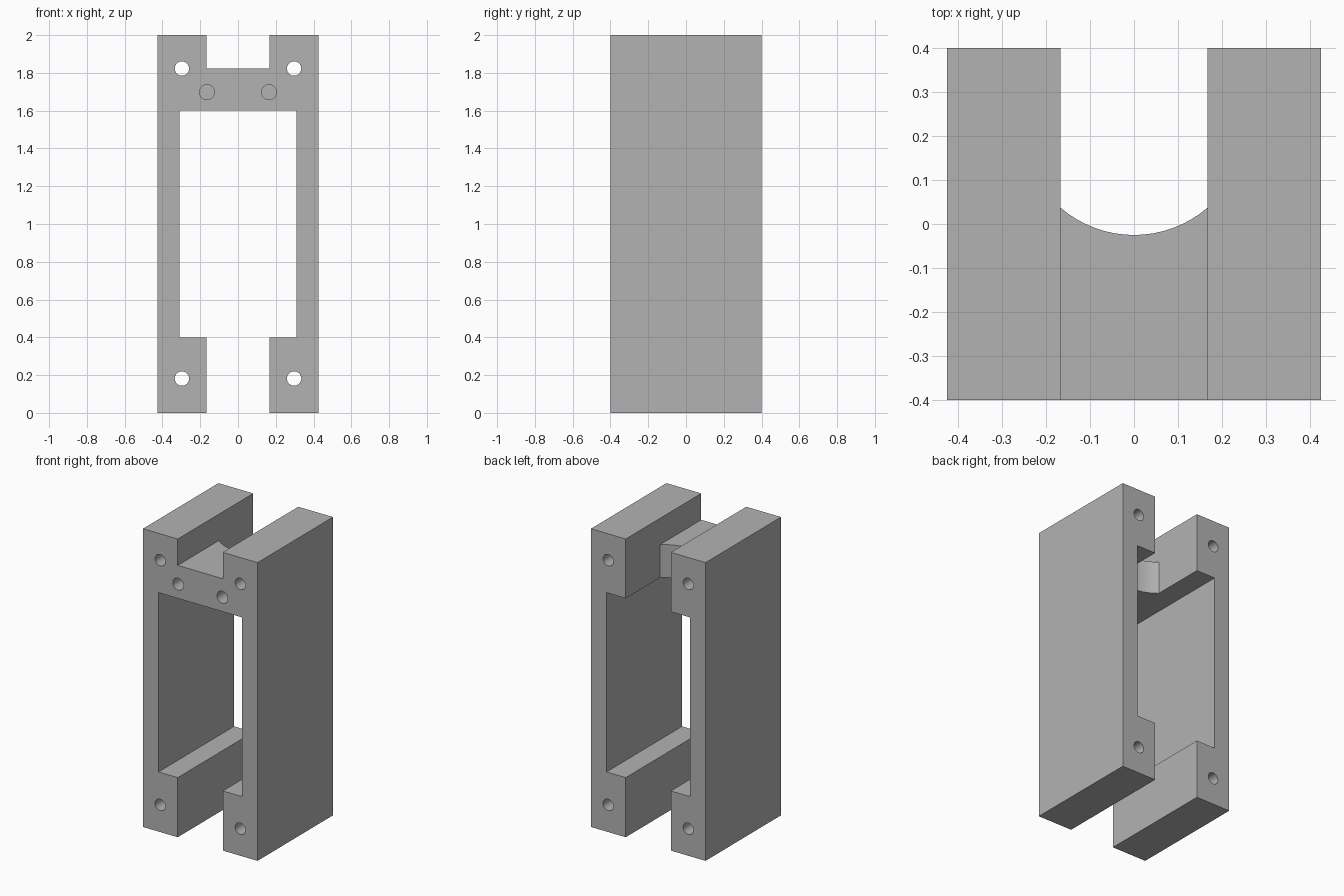
import bpy, bmesh, math
from mathutils import Vector

cube = bpy.data.objects.get("Cube")
if cube:
    bpy.data.objects.remove(cube, do_unlink=True)

grey = bpy.data.materials.new("plain grey")
grey.use_nodes = True
colour = (0.45, 0.45, 0.45, 1)
grey.diffuse_color = colour
grey.node_tree.nodes["Principled BSDF"].inputs["Base Color"].default_value = colour

HALF_W, HALF_D, HEIGHT = 0.425, 0.4, 2.0
WINDOW, SLOT = 0.309, 0.167          # half widths
SILL, LINTEL, SADDLE = 0.4, 1.602, 1.823
HOLE_X, HOLE_R = 0.297, 0.038


def prism(name, points, direction):
    """Extrude a closed outline along a direction."""
    bm = bmesh.new()
    face = bm.faces.new([bm.verts.new(p) for p in points])
    grown = bmesh.ops.extrude_face_region(bm, geom=[face])["geom"]
    verts = [v for v in grown if isinstance(v, bmesh.types.BMVert)]
    bmesh.ops.translate(bm, verts=verts, vec=Vector(direction))
    bmesh.ops.recalc_face_normals(bm, faces=bm.faces)
    mesh = bpy.data.meshes.new(name)
    bm.to_mesh(mesh)
    bm.free()
    mesh.materials.append(grey)
    obj = bpy.data.objects.new(name, mesh)
    bpy.context.collection.objects.link(obj)
    return obj


def cut(target, cutter):
    cutter.hide_render = True
    mod = target.modifiers.new("cut", "BOOLEAN")
    mod.operation, mod.solver, mod.object = "DIFFERENCE", "EXACT", cutter
    bpy.context.view_layer.objects.active = target
    bpy.ops.object.modifier_apply(modifier=mod.name)
    bpy.data.objects.remove(cutter, do_unlink=True)


def drill(target, x, z, radius, depth):
    start = -HALF_D - 0.05
    ring = [(x + radius * math.cos(a), start, z + radius * math.sin(a))
            for a in (math.tau * i / 32 for i in range(32))]
    cut(target, prism("drill", ring, (0, depth + 0.05, 0)))


# Frame: mirrored front outline, open at the bottom, notched at the top
half = [(SLOT, SADDLE), (SLOT, HEIGHT), (HALF_W, HEIGHT), (HALF_W, 0),
        (SLOT, 0), (SLOT, SILL), (WINDOW, SILL), (WINDOW, LINTEL)]
outline = half + [(-x, z) for x, z in reversed(half)]
frame = prism("bracket_frame", [(x, -HALF_D, z) for x, z in outline],
              (0, 2 * HALF_D, 0))

# Rear channel with a curved front wall, leaving the bridge
arc_r, arc_y = 0.256, 0.231
sweep = math.asin(SLOT / arc_r)
arc = [(arc_r * math.sin(a), arc_y - arc_r * math.cos(a), LINTEL - 0.05)
       for a in (sweep * (i / 8 - 1) for i in range(17))]
back = HALF_D + 0.05
channel = arc + [(SLOT, back, LINTEL - 0.05), (-SLOT, back, LINTEL - 0.05)]
cut(frame, prism("channel", channel, (0, 0, 0.35)))

# Through holes in the corners, blind holes in the bridge
for side in (-1, 1):
    for z in (0.182, SADDLE):
        drill(frame, side * HOLE_X, z, HOLE_R, 2 * HALF_D + 0.05)
    drill(frame, side * 0.164, 1.698, 0.04, 0.25)

bpy.ops.object.select_all(action="DESELECT")
frame.select_set(True)
bpy.context.view_layer.objects.active = frame
bpy.ops.object.shade_smooth_by_angle(angle=math.radians(30))
